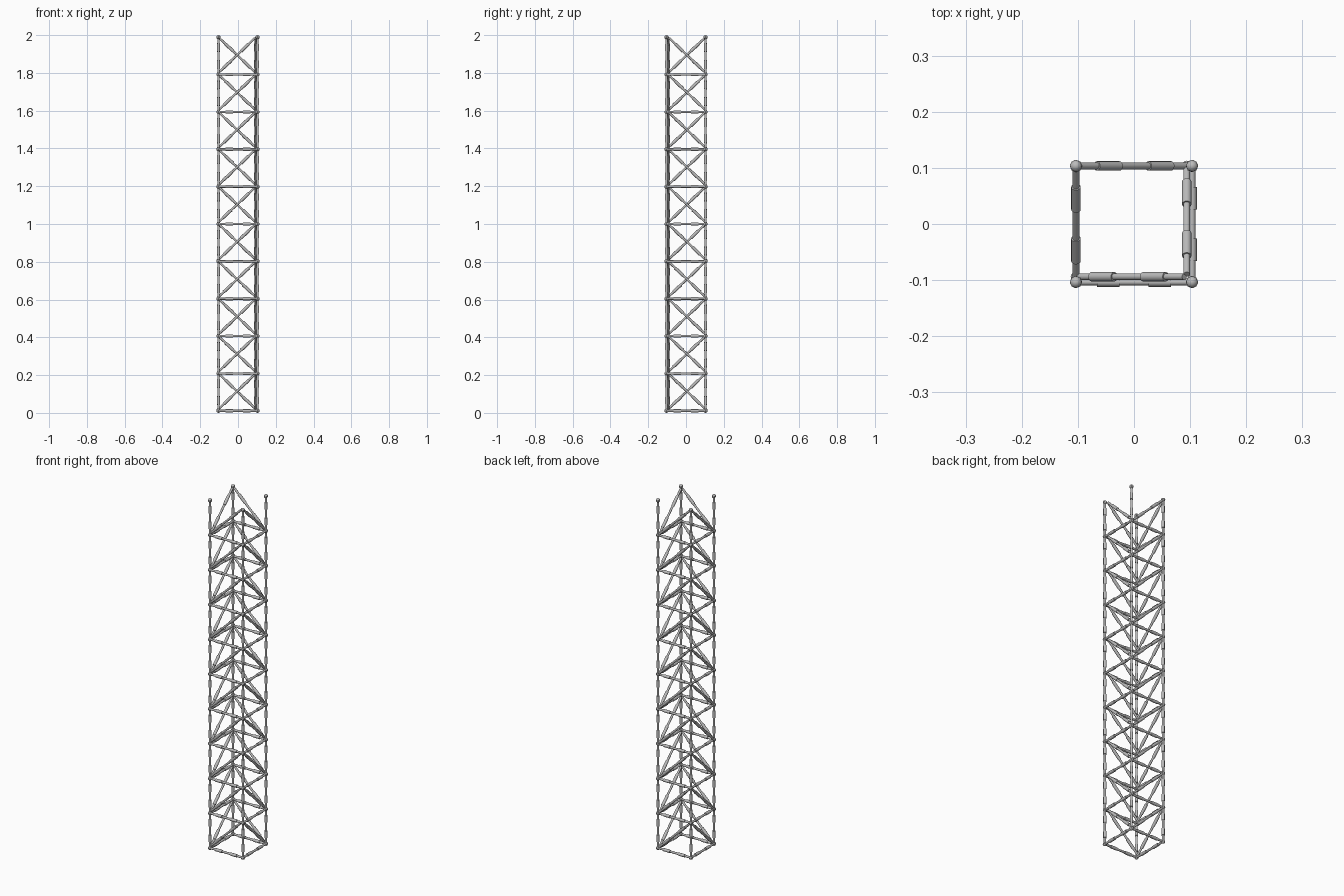
import bpy
import bmesh
from mathutils import Vector, Matrix

cube = bpy.data.objects.get("Cube")
if cube:
    bpy.data.objects.remove(cube, do_unlink=True)

HALF = 0.1035        # half width between post centres
NODE_R = 0.011
ROD_R = 0.006
SLEEVE_R = 0.0084
BAYS = 10
SIDES = 16
STEP = (2 - 2 * NODE_R) / BAYS
CORNERS = [(-HALF, -HALF), (HALF, -HALF), (HALF, HALF), (-HALF, HALF)]

steel = bpy.data.materials.new("steel_grey")
steel.use_nodes = True
GREY = (0.5, 0.5, 0.5, 1)
steel.diffuse_color = GREY
steel.node_tree.nodes["Principled BSDF"].inputs["Base Color"].default_value = GREY


def joint(corner, level):
    x, y = CORNERS[corner % 4]
    return Vector((x, y, NODE_R + level * STEP))


def cylinder(bm, a, b, radius):
    axis = b - a
    turn = axis.to_track_quat('Z', 'Y').to_matrix().to_4x4()
    bmesh.ops.create_cone(bm, cap_ends=True, segments=SIDES, radius1=radius,
                          radius2=radius, depth=axis.length,
                          matrix=Matrix.Translation((a + b) / 2) @ turn)


def strut(bm, a, b):
    """Thin rod with two thicker sleeves placed either side of its middle."""
    trim = (b - a).normalized() * 0.006
    cylinder(bm, a + trim, b - trim, ROD_R)
    for start, end in ((0.18, 0.376), (0.624, 0.82)):
        cylinder(bm, a.lerp(b, start), a.lerp(b, end), SLEEVE_R)


def finish(name, bm):
    mesh = bpy.data.meshes.new(name)
    bm.to_mesh(mesh)
    bm.free()
    mesh.materials.append(steel)
    obj = bpy.data.objects.new(name, mesh)
    bpy.context.collection.objects.link(obj)
    bpy.ops.object.select_all(action='DESELECT')
    obj.select_set(True)
    bpy.context.view_layer.objects.active = obj
    bpy.ops.object.shade_smooth_by_angle()


# Ball joints at every corner of every level
bm = bmesh.new()
for level in range(BAYS + 1):
    for c in range(4):
        bmesh.ops.create_uvsphere(bm, u_segments=8, v_segments=8, radius=NODE_R,
                                  matrix=Matrix.Translation(joint(c, level)))
finish("ball_joints", bm)

# Upright posts
bm = bmesh.new()
for level in range(BAYS):
    for c in range(4):
        strut(bm, joint(c, level), joint(c, level + 1))
finish("corner_posts", bm)

# Level rings, with the top one left open
bm = bmesh.new()
for level in range(BAYS):
    for c in range(4):
        strut(bm, joint(c, level), joint(c + 1, level))
finish("horizontal_struts", bm)

# Diagonals rise to two opposite corners; those on the front and +x sides sit inward
bm = bmesh.new()
INWARD = Vector((-0.0095, 0.0095, 0))
for level in range(BAYS):
    for side in range(4):
        low, high = (side + 1, side) if side % 2 else (side, side + 1)
        shift = INWARD if side < 2 else Vector()
        strut(bm, joint(low, level) + shift, joint(high, level + 1) + shift)
finish("diagonal_braces", bm)
